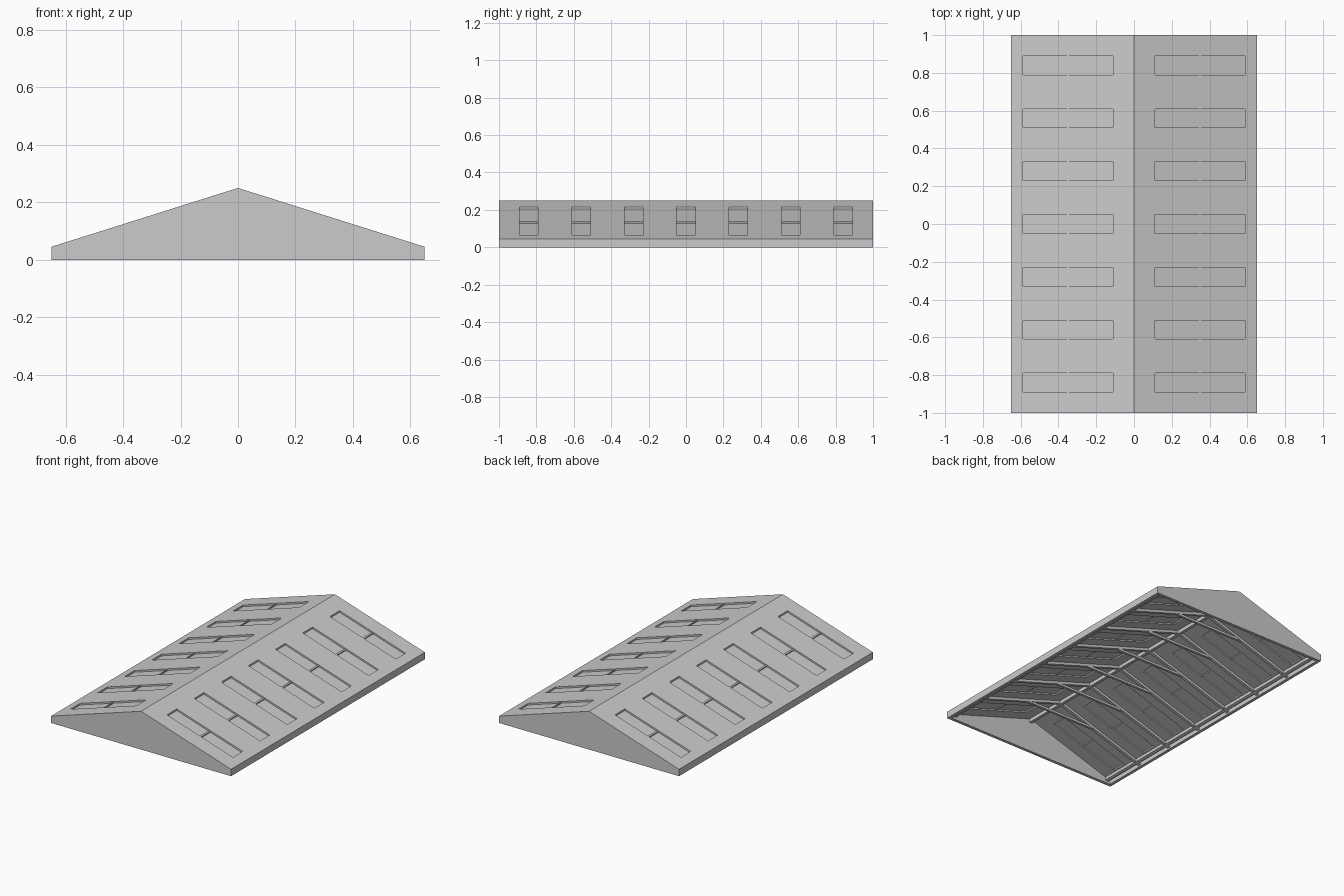
import bpy, bmesh

if "Cube" in bpy.data.objects:
    bpy.data.objects.remove(bpy.data.objects["Cube"])

W, L, EAVE, RIDGE = 0.65, 1.0, 0.045, 0.25
T, WALL = 0.024, 0.02                      # roof and wall thickness
XI, XM, XO = 0.111, 0.349, 0.587           # skylight top, middle, bottom in x
SKY_Y = [-0.84 + 0.28 * i for i in range(7)]
HALF = 0.05


def roof_z(x):
    return RIDGE - (RIDGE - EAVE) * abs(x) / W


def finish(bm, name):
    bmesh.ops.recalc_face_normals(bm, faces=bm.faces)
    me = bpy.data.meshes.new(name)
    bm.to_mesh(me)
    bm.free()
    ob = bpy.data.objects.new(name, me)
    bpy.context.collection.objects.link(ob)
    return ob


def prism(name, profile, y0, y1):
    """Extrude an x-z profile along y."""
    bm = bmesh.new()
    f = bm.faces.new([bm.verts.new((x, y0, z)) for x, z in profile])
    r = bmesh.ops.extrude_face_region(bm, geom=[f])
    bmesh.ops.translate(bm, vec=(0, y1 - y0, 0),
                        verts=[v for v in r["geom"] if isinstance(v, bmesh.types.BMVert)])
    return finish(bm, name)


def sloped(name, xa, xb, top, bottom, y0, y1):
    """Bar that follows the roof slope, measured down from the roof surface."""
    return prism(name, [(xa, roof_z(xa) - top), (xb, roof_z(xb) - top),
                        (xb, roof_z(xb) - bottom), (xa, roof_z(xa) - bottom)], y0, y1)


# Roof sheet with skylight openings
xs = [-W, -XO, -XI, 0, XI, XO, W]
ys = [-L + WALL] + [y + s * HALF for y in SKY_Y for s in (-1, 1)] + [L - WALL]
bm = bmesh.new()
grid = [[bm.verts.new((x, y, roof_z(x))) for y in ys] for x in xs]
for i in range(len(xs) - 1):
    for j in range(len(ys) - 1):
        if i in (1, 4) and j % 2 == 1:
            continue
        bm.faces.new((grid[i][j], grid[i + 1][j], grid[i + 1][j + 1], grid[i][j + 1]))
r = bmesh.ops.extrude_face_region(bm, geom=bm.faces[:])
bmesh.ops.translate(bm, vec=(0, 0, -T),
                    verts=[v for v in r["geom"] if isinstance(v, bmesh.types.BMVert)])
finish(bm, "roof_sheet")

# Gable end walls
gable = [(-W, 0), (W, 0), (W, EAVE), (0, RIDGE), (-W, EAVE)]
prism("gable_front", gable, -L, -L + WALL)
prism("gable_back", gable, L - WALL, L)

for s, side in ((-1, "left"), (1, "right")):
    # Eave wall and wall plate
    xi = W - WALL
    prism("eave_wall_" + side, [(s * W, 0), (s * xi, 0), (s * xi, roof_z(xi) - T),
                                (s * W, EAVE - T)], -L + WALL, L - WALL)
    sloped("wall_plate_" + side, s * 0.595, s * 0.612, T, T + 0.02, -L + WALL, L - WALL)
    # Skylight panes and cross bars
    for y in SKY_Y:
        sloped("skylight_pane_" + side, s * XI, s * XO, 0.011, 0.015, y - HALF, y + HALF)
        sloped("skylight_bar_" + side, s * (XM - 0.005), s * (XM + 0.005),
               0.004, 0.021, y - HALF, y + HALF)

# Ridge beam
prism("ridge_beam", [(-0.01, 0.2), (0.01, 0.2), (0.01, 0.228), (-0.01, 0.228)],
      -L + WALL, L - WALL)

# Rafters and collar ties between the skylights
for i in range(6):
    y = -0.7 + 0.28 * i
    for s in (-1, 1):
        sloped("rafter", 0, s * 0.63, T, T + 0.018, y - 0.01, y + 0.01)
    prism("collar_tie", [(-0.29, 0.125), (0.29, 0.125), (0.25, 0.14), (-0.25, 0.14)],
          y - 0.008, y + 0.008)
